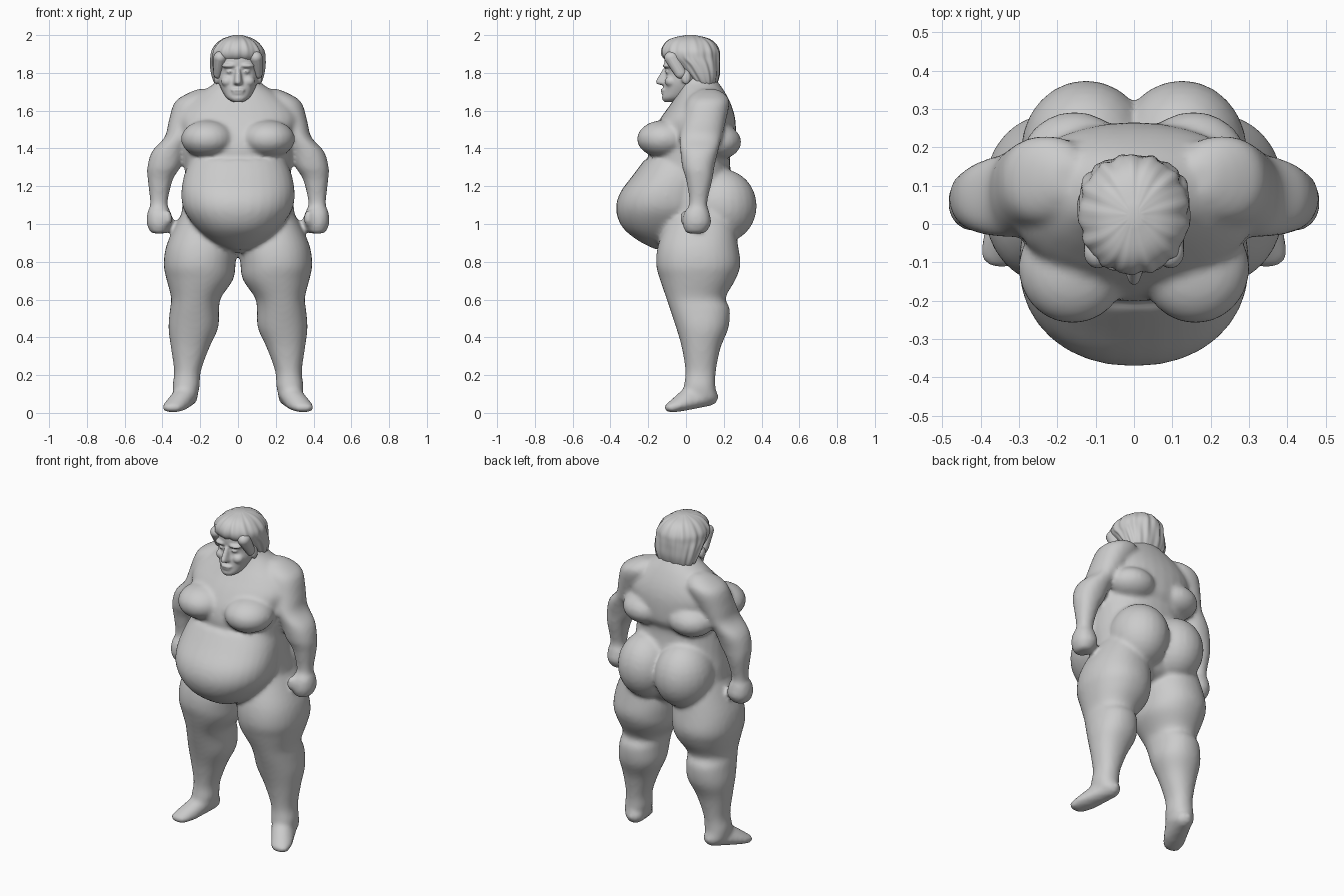
import bpy, bmesh, math
from mathutils import Vector


def spline(rows, steps=4):
    """Catmull-Rom interpolation through profile rows."""
    out = []
    for i in range(len(rows) - 1):
        p = [rows[max(0, min(len(rows) - 1, i + k))] for k in (-1, 0, 1, 2)]
        for s in range(steps):
            t = s / steps
            out.append([0.5 * (2 * b + (c - a) * t + (2 * a - 5 * b + 4 * c - d) * t * t
                               + (3 * b - a - 3 * c + d) * t ** 3) for a, b, c, d in zip(*p)])
    return out + [list(rows[-1])]


def loft(bm, rows, side=1, n=32, power=2.2, wave=None):
    """Rows are (z, x0, x1, y0, y1): stacked rounded sections."""
    rings = []
    for z, x0, x1, y0, y1 in spline(rows):
        ring = []
        for k in range(n):
            a = 2 * math.pi * k / n
            c, s = math.cos(a), math.sin(a)
            f = 1 + (wave(a, z) if wave else 0)
            u = math.copysign(abs(c) ** (2 / power), c) * f
            v = math.copysign(abs(s) ** (2 / power), s) * f
            ring.append(bm.verts.new((side * ((x0 + x1) / 2 + u * (x1 - x0) / 2),
                                      (y0 + y1) / 2 + v * (y1 - y0) / 2, z)))
        rings.append(ring)
    for r, q in zip(rings, rings[1:]):
        for k in range(n):
            bm.faces.new((r[k], r[(k + 1) % n], q[(k + 1) % n], q[k]))
    bm.faces.new(rings[0])
    bm.faces.new(rings[-1])


def blob(bm, center, radii, side=1):
    vs = bmesh.ops.create_uvsphere(bm, u_segments=24, v_segments=16, radius=1)["verts"]
    for v in vs:
        v.co = Vector([side ** (i == 0) * center[i] + v.co[i] * radii[i] for i in range(3)])
    return vs


def hull(bm, blobs, side=1):
    """Convex skin around several blobs."""
    tmp = bmesh.new()
    for c, r in blobs:
        blob(tmp, c, r, side)
    pts = [v.co.copy() for v in tmp.verts]
    tmp.free()
    verts = [bm.verts.new(p) for p in pts]
    res = bmesh.ops.convex_hull(bm, input=verts)
    bmesh.ops.delete(bm, geom=[v for v in verts if v.is_valid and not v.link_faces], context="VERTS")


def finish(name, bm, voxel=0, smooth=0):
    bmesh.ops.recalc_face_normals(bm, faces=bm.faces[:])
    me = bpy.data.meshes.new(name)
    bm.to_mesh(me)
    bm.free()
    for p in me.polygons:
        p.use_smooth = True
    ob = bpy.data.objects.new(name, me)
    bpy.context.collection.objects.link(ob)
    if voxel:
        m = ob.modifiers.new("fuse", "REMESH")
        m.mode, m.voxel_size, m.use_smooth_shade = "VOXEL", voxel, True
    if smooth:
        m = ob.modifiers.new("soften", "SMOOTH")
        m.factor, m.iterations = 0.5, smooth
    return ob


def mid(rows):
    """(z, half width, y0, y1) -> centred loft rows."""
    return [(z, -w, w, a, b) for z, w, a, b in rows]


body = bmesh.new()
# trunk and neck
loft(body, mid([(.86, .08, -.06, .12), (.91, .25, -.10, .22), (1.0, .30, -.12, .26),
                (1.1, .295, -.15, .27), (1.2, .285, -.19, .25), (1.3, .28, -.19, .235),
                (1.36, .28, -.20, .235), (1.41, .285, -.20, .26), (1.48, .30, -.18, .265),
                (1.56, .32, -.135, .26), (1.63, .28, -.085, .24), (1.70, .19, -.04, .205),
                (1.75, .12, -.03, .17), (1.80, .09, -.03, .13)]))
# hanging belly
loft(body, mid([(.865, .05, -.16, 0), (.91, .14, -.25, .05), (.98, .22, -.335, .1),
                (1.07, .285, -.37, .15), (1.16, .30, -.352, .15), (1.26, .285, -.28, .15),
                (1.34, .25, -.22, .12)]))
blob(body, (0, -.07, .885), (.045, .06, .04))

ARM = [(1.715, .14, .21, .08, .16), (1.685, .12, .28, .03, .21), (1.64, .12, .338, 0, .23),
       (1.54, .18, .368, -.02, .21), (1.46, .24, .388, -.035, .19), (1.385, .275, .455, -.03, .17),
       (1.30, .305, .48, -.02, .15), (1.235, .345, .478, 0, .14), (1.11, .373, .465, .018, .112),
       (1.06, .355, .48, -.01, .125), (1.0, .345, .483, -.018, .132), (.95, .38, .46, 0, .10)]
LEG = [(1.08, .08, .28, -.08, .22), (1.02, .05, .318, -.10, .25), (.89, .010, .378, -.148, .275),
       (.785, .013, .393, -.158, .288), (.705, .026, .378, -.138, .262), (.61, .09, .354, -.105, .21),
       (.55, .10, .36, -.085, .232), (.45, .105, .368, -.052, .225), (.345, .152, .355, -.022, .183),
       (.22, .197, .338, -.003, .158), (.14, .203, .347, -.012, .156), (.08, .22, .34, -.02, .165)]
for s in (1, -1):
    loft(body, ARM, s)
    loft(body, LEG, s)
    # breast, back roll, buttock, thumb
    blob(body, (.16, -.115, 1.45), (.142, .145, .10), s)
    blob(body, (.155, .165, 1.435), (.14, .128, .095), s)
    blob(body, (.125, .19, 1.095), (.17, .185, .195), s)
    blob(body, (.372, -.005, 1.03), (.024, .026, .045), s)
    # outward-turned foot
    hull(body, [((.268, .112, .085), (.055, .06, .05)), ((.27, .05, .11), (.06, .06, .05)),
                ((.325, -.03, .042), (.068, .05, .034)), ((.345, -.075, .028), (.058, .042, .026))], s)
finish("body", body, .013, 6)

# head with facial features
head = bmesh.new()
loft(head, mid([(1.645, .025, -.115, -.05), (1.665, .058, -.127, .02), (1.70, .082, -.12, .07),
                (1.75, .102, -.114, .1), (1.80, .108, -.105, .11), (1.85, .11, -.115, .12),
                (1.92, .10, -.11, .12)]))
hull(head, [((0, -.143, 1.752), (.016, .018, .014)), ((0, -.112, 1.815), (.013, .012, .012)),
            ((0, -.115, 1.745), (.027, .014, .012))])
blob(head, (0, -.12, 1.709), (.038, .015, .009))
blob(head, (0, -.116, 1.693), (.033, .015, .010))
for s in (1, -1):
    blob(head, (.045, -.094, 1.838), (.042, .03, .014), s)
    blob(head, (.042, -.088, 1.806), (.022, .024, .012), s)
    blob(head, (.055, -.078, 1.755), (.035, .034, .03), s)
    blob(head, (.115, .0, 1.775), (.014, .025, .036), s)
finish("head", head, .007, 3)

# swept hair with wavy locks
hair = bmesh.new()


def locks(a, z):
    return .022 * math.sin(13 * a + 9 * z) + .014 * math.sin(22 * a - 14 * z)


loft(hair, mid([(1.725, .10, .05, .15), (1.745, .122, .035, .165), (1.79, .137, -.01, .178),
                (1.84, .144, -.06, .18), (1.88, .144, -.118, .18), (1.92, .138, -.13, .175),
                (1.96, .108, -.11, .15), (1.985, .07, -.07, .11), (2.0, .02, 0, .045)]),
     n=96, power=2.1, wave=locks)
# side locks framing the face
for s in (1, -1):
    hull(hair, [((.108, -.03, 1.80), (.022, .03, .03)), ((.095, -.075, 1.88), (.035, .04, .035))], s)
finish("hair", hair)
